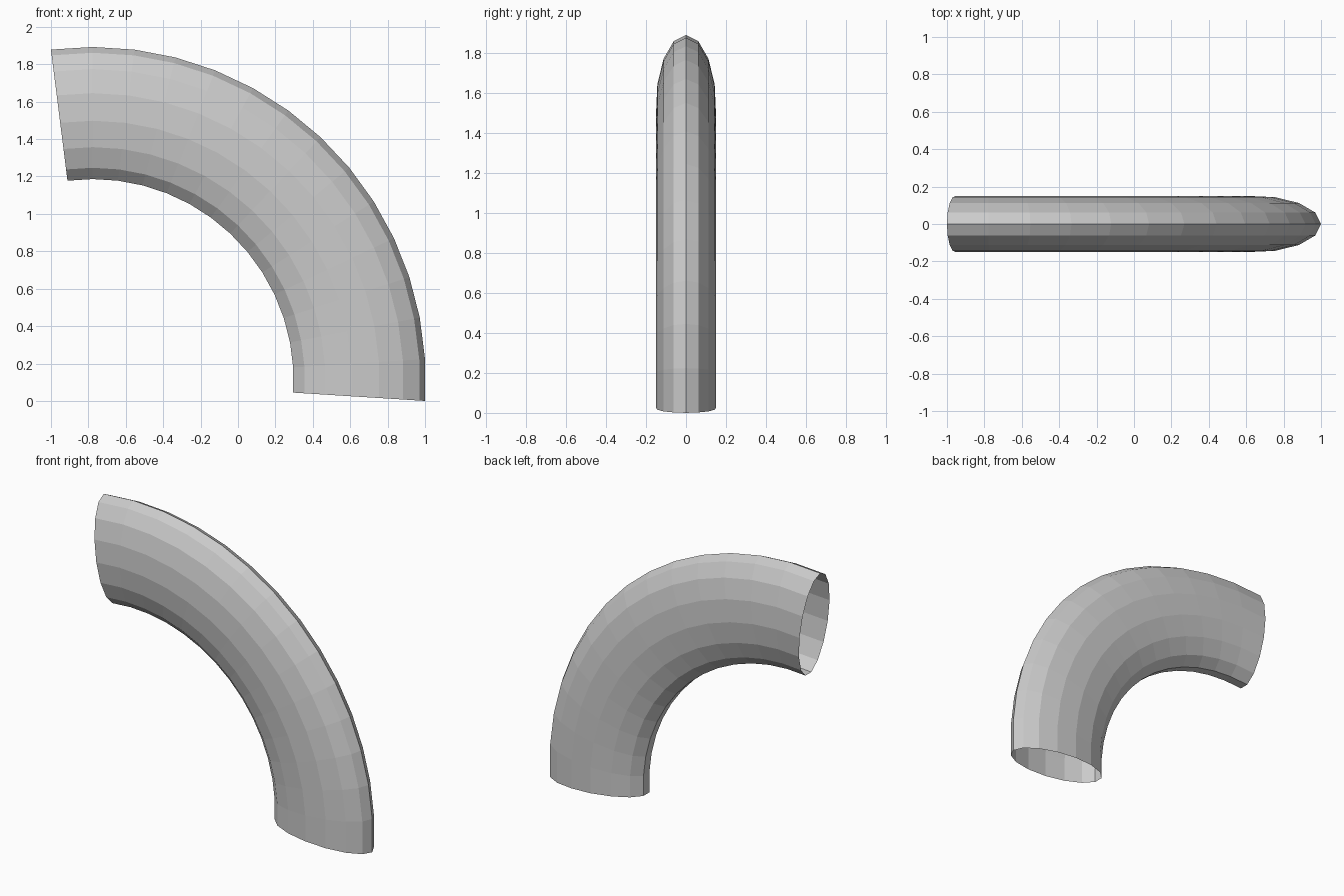
import bpy, bmesh
from math import sin, cos, radians, tau

if "Cube" in bpy.data.objects:
    bpy.data.objects.remove(bpy.data.objects["Cube"])

SIDES, SEGMENTS = 15, 14            # around the tube, along the bend
CX, CZ = -0.777, 0.112              # bend centre
BEND_R, HALF_W, HALF_T = 1.4234, 0.357, 0.151
START, STEP = -3.6, 7.2             # degrees along the bend


def ring(bm, angle):
    """Oval cross-section with one corner on the outside of the bend."""
    verts = []
    for k in range(SIDES):
        t = tau * k / SIDES
        r = BEND_R + HALF_W * cos(t)
        verts.append(bm.verts.new((CX + r * cos(angle), HALF_T * sin(t), CZ + r * sin(angle))))
    return verts


# Curved oval pipe, open at both ends
bm = bmesh.new()
rings = [ring(bm, radians(START + STEP * i)) for i in range(SEGMENTS + 1)]
for a, b in zip(rings, rings[1:]):
    for k in range(SIDES):
        n = (k + 1) % SIDES
        bm.faces.new((a[k], b[k], b[n], a[n]))

# Make the faces point outwards
bm.normal_update()
f = bm.faces[:][0]
if f.normal.x < 0:
    bmesh.ops.reverse_faces(bm, faces=bm.faces[:])

mesh = bpy.data.meshes.new("curved_pipe")
bm.to_mesh(mesh)
bm.free()
bpy.context.collection.objects.link(bpy.data.objects.new("curved_pipe", mesh))
